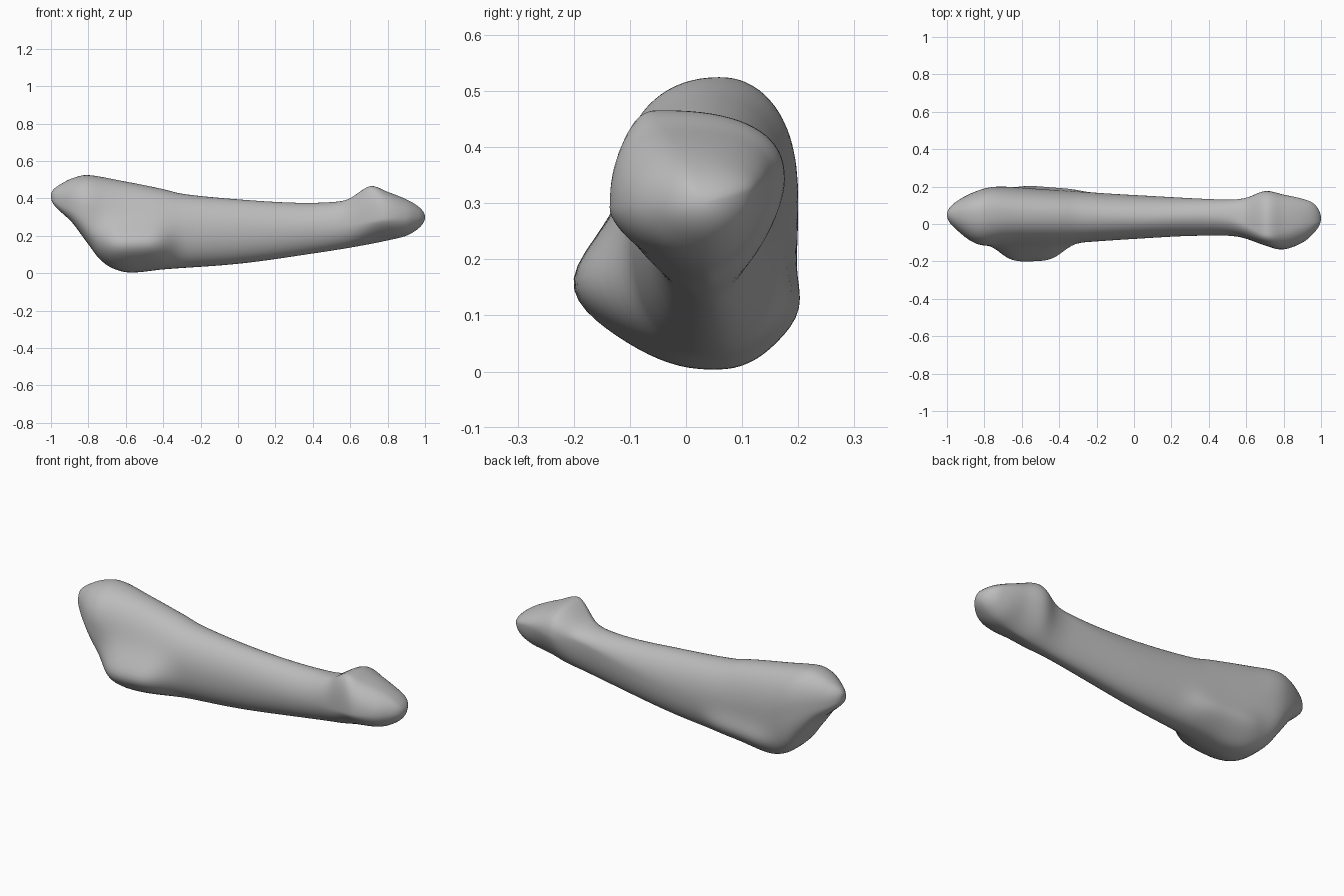
import bpy, bmesh
from math import acos, cos, sin, pi, exp, copysign

cube = bpy.data.objects.get("Cube")
if cube:
    bpy.data.objects.remove(cube, do_unlink=True)

STATIONS = 120
AROUND = 72


def curve(*points):
    """Smooth curve through (x, value) points, eased towards both rounded ends."""
    knots = [(acos(-x), value) for x, value in points]
    slopes = []
    for i in range(len(knots)):
        a, b = knots[max(i - 1, 0)], knots[min(i + 1, len(knots) - 1)]
        slopes.append((b[1] - a[1]) / (b[0] - a[0]))

    def sample(u):
        i = 0
        while i < len(knots) - 2 and u > knots[i + 1][0]:
            i += 1
        (u0, v0), (u1, v1) = knots[i], knots[i + 1]
        span = u1 - u0
        t = min(max((u - u0) / span, 0), 1)
        rise = t * t * (3 - 2 * t)
        return (v0 + (v1 - v0) * rise
                + span * slopes[i] * t * (1 - t) ** 2
                - span * slopes[i + 1] * t * t * (1 - t))
    return sample


# Side outline: upper and lower edge of the bone
top_z = curve((-1, .42), (-.95, .475), (-.88, .51), (-.8, .525), (-.6, .49), (-.4, .45),
              (-.3, .425), (0, .395), (.3, .377), (.5, .38), (.59, .395), (.65, .435),
              (.71, .468), (.8, .435), (.9, .395), (.96, .36), (1, .3))
bottom_z = curve((-1, .41), (-.9, .285), (-.8, .155), (-.75, .085), (-.68, .03), (-.58, .003),
                 (-.4, .02), (0, .05), (.4, .105), (.8, .175), (.9, .2), (.96, .235), (1, .3))

# Plan outline: right-hand and left-hand flanks
front_y = curve((-1, .05), (-.95, -.03), (-.83, -.11), (-.7, -.11), (-.4, -.105), (0, -.08),
                (.3, -.064), (.55, -.067), (.7, -.115), (.79, -.137), (.9, -.1), (.96, -.05), (1, .03))
back_y = curve((-1, .05), (-.95, .12), (-.8, .19), (-.7, .2), (-.4, .18), (0, .155),
               (.5, .13), (.6, .14), (.7, .177), (.8, .157), (.9, .135), (.96, .11), (1, .03))

# Where on each cross-section the four extreme points sit
top_y = curve((-1, .05), (-.8, .06), (0, .035), (.5, .035), (.7, -.05), (.82, -.02), (1, .03))
bottom_y = curve((-1, .05), (0, .05), (1, .03))
front_mid = curve((-1, .415), (-.8, .34), (-.6, .25), (0, .23), (.5, .25), (.8, .29), (1, .3))
back_mid = curve((-1, .415), (-.8, .35), (-.6, .26), (0, .23), (.7, .34), (1, .3))

# Squareness of the upper and lower halves
top_square = curve((-1, 2), (-.7, 2.2), (0, 2), (.5, 2), (.7, 2.5), (.9, 2), (1, 2))
bottom_square = curve((-1, 3), (-.75, 3), (-.5, 2.3), (0, 2.1), (.6, 1.9), (.75, 1.5), (.9, 1.9), (1, 2))


def swell(x, z, centre, length, height):
    """Soft local bulge, flat-topped along the bone."""
    cx, cz = centre
    return exp(-((x - cx) / length) ** 4 - ((z - cz) / height) ** 2)


def section_point(u, angle):
    """Point on the cross-section at station u."""
    x = -cos(u)
    side, up = sin(angle), cos(angle)
    flank, middle = (back_y, back_mid) if side > 0 else (front_y, front_mid)
    edge, crest, square = ((top_z, top_y, top_square) if up > 0
                           else (bottom_z, bottom_y, bottom_square))
    power = 2 / square(u)
    across, rise = abs(side) ** power, abs(up) ** power
    y = crest(u) + (flank(u) - crest(u)) * across
    z = middle(u) + (edge(u) - middle(u)) * rise
    # Large tubercle on the front flank and a low ridge on the back one
    if side < 0:
        y -= .105 * across * swell(x, z, (-.55, .14), .19, .12)
    else:
        y += .035 * across * swell(x, z, (-.44, .1), .2, .07)
    return x, y, z


# Loft the bone as one closed skin
bm = bmesh.new()
rings = []
for i in range(1, STATIONS):
    u = pi * i / STATIONS
    rings.append([bm.verts.new(section_point(u, 2 * pi * k / AROUND)) for k in range(AROUND)])
for lower, upper in zip(rings, rings[1:]):
    for k in range(AROUND):
        n = (k + 1) % AROUND
        bm.faces.new((lower[k], lower[n], upper[n], upper[k]))

# Close both rounded tips
for ring, u in ((rings[0], 0), (rings[-1], pi)):
    tip = bm.verts.new(section_point(u, 0))
    for k in range(AROUND):
        bm.faces.new((ring[k], ring[(k + 1) % AROUND], tip))
bmesh.ops.recalc_face_normals(bm, faces=bm.faces)

mesh = bpy.data.meshes.new("bone")
bm.to_mesh(mesh)
bm.free()
bone = bpy.data.objects.new("bone", mesh)
bpy.context.collection.objects.link(bone)

# Relax the surface a little so the forms flow together
relax = bone.modifiers.new("relax", 'SMOOTH')
relax.factor = .5
relax.iterations = 4

# Plain grey finish
grey = bpy.data.materials.new("plain grey")
grey.use_nodes = True
colour = (.5, .5, .5, 1)
grey.diffuse_color = colour
grey.node_tree.nodes["Principled BSDF"].inputs["Base Color"].default_value = colour
mesh.materials.append(grey)

bpy.context.view_layer.objects.active = bone
bone.select_set(True)
bpy.ops.object.shade_smooth()
